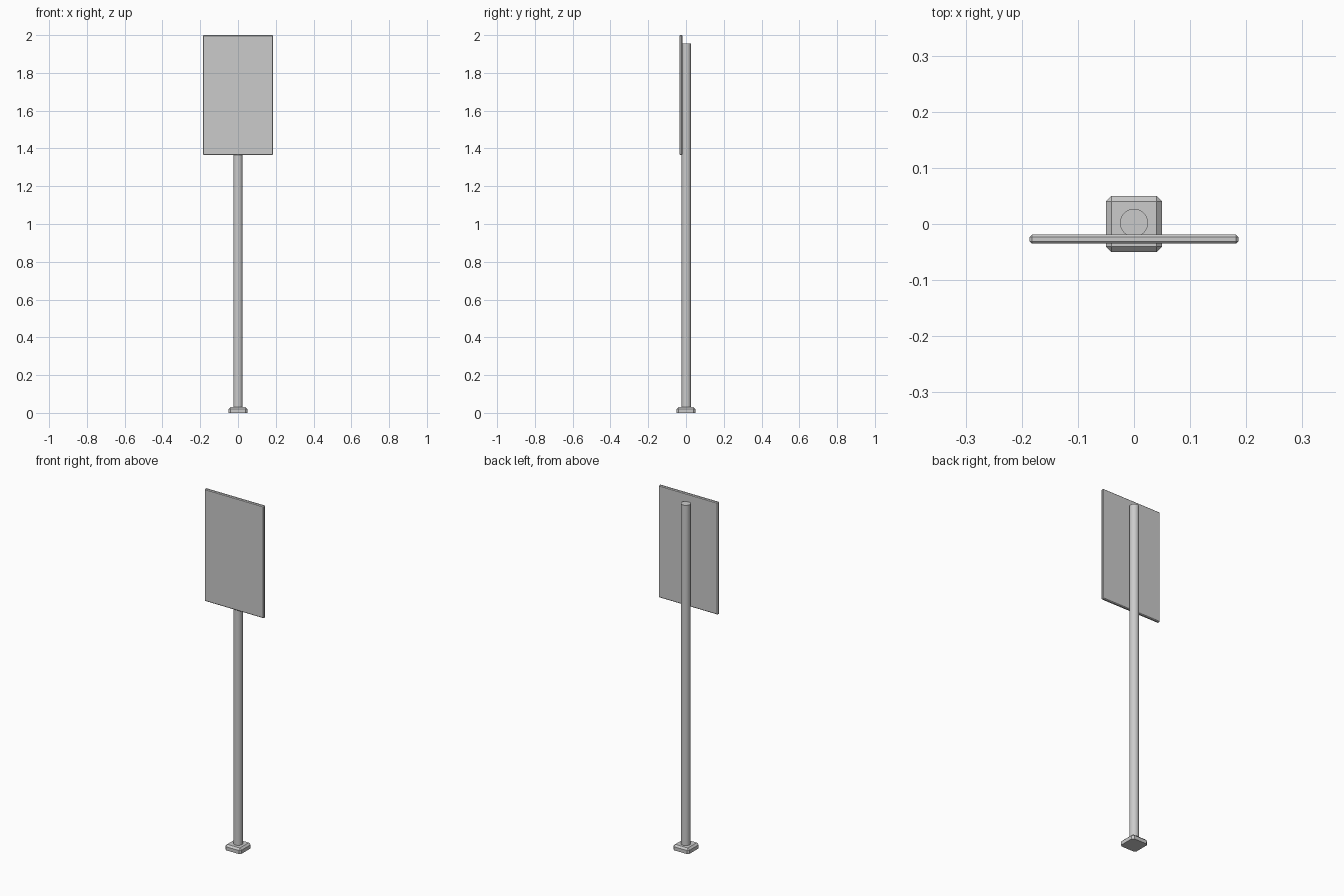
import bpy, bmesh

if "Cube" in bpy.data.objects:
    bpy.data.objects.remove(bpy.data.objects["Cube"])


def bevelled_box(name, lo, hi, width, skip_bottom=False):
    bm = bmesh.new()
    bmesh.ops.create_cube(bm, size=1)
    for v in bm.verts:
        v.co = [(a + b) / 2 + c * (b - a) for a, b, c in zip(lo, hi, v.co)]
    edges = [e for e in bm.edges
             if not skip_bottom or any(v.co.z > lo[2] + 1e-5 for v in e.verts)]
    bmesh.ops.bevel(bm, geom=edges, offset=width, segments=1,
                    affect='EDGES', profile=0.5)
    mesh = bpy.data.meshes.new(name)
    bm.to_mesh(mesh)
    bm.free()
    obj = bpy.data.objects.new(name, mesh)
    bpy.context.collection.objects.link(obj)
    return obj


# Chamfered foot
bevelled_box("base_plate", (-0.05, -0.05, 0), (0.05, 0.05, 0.03), 0.01, True)

# Thin sign board with a small edge chamfer
bevelled_box("sign_panel", (-0.186, -0.035, 1.365), (0.186, -0.019, 2.0), 0.004)

# Round post behind the board
bpy.ops.mesh.primitive_cylinder_add(vertices=32, radius=0.025, depth=1.945,
                                    location=(0, 0.002, 0.01 + 1.945 / 2))
post = bpy.context.object
post.name = "post"
bpy.ops.object.shade_smooth_by_angle()
